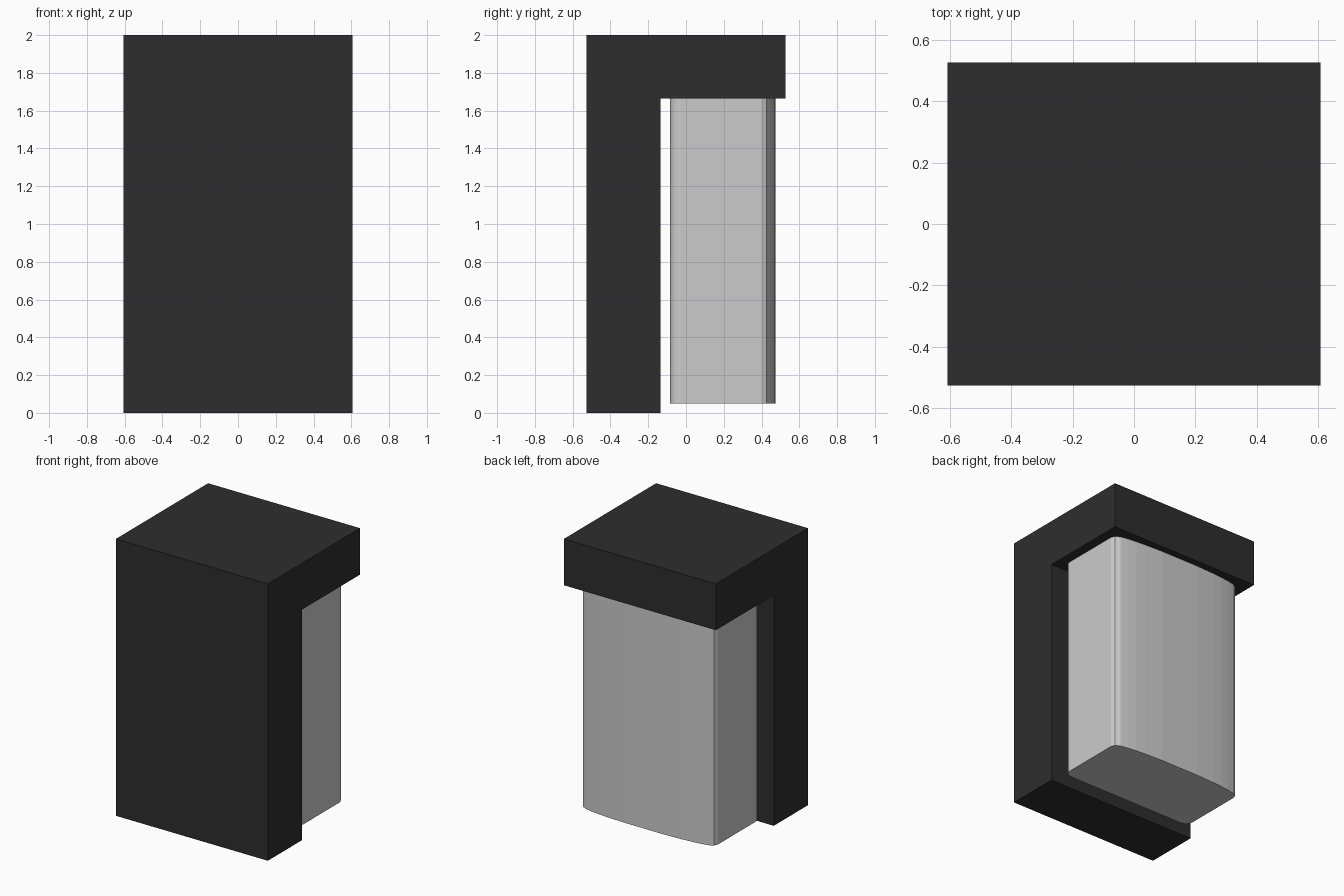
import bpy, bmesh, math

if "Cube" in bpy.data.objects:
    bpy.data.objects.remove(bpy.data.objects["Cube"])


def extrude_profile(name, points, direction):
    """Closed prism: the profile outline swept along a direction vector."""
    bm = bmesh.new()
    face = bm.faces.new([bm.verts.new(p) for p in points])
    swept = bmesh.ops.extrude_face_region(bm, geom=[face])
    verts = [v for v in swept["geom"] if isinstance(v, bmesh.types.BMVert)]
    bmesh.ops.translate(bm, verts=verts, vec=direction)
    bmesh.ops.recalc_face_normals(bm, faces=bm.faces)
    mesh = bpy.data.meshes.new(name)
    bm.to_mesh(mesh)
    bm.free()
    obj = bpy.data.objects.new(name, mesh)
    bpy.context.collection.objects.link(obj)
    return obj


# Dark housing: L-shaped side profile with an overhanging cap
W, D = 0.607, 0.526
side = [(-D, 0), (-0.135, 0), (-0.135, 1.665), (D, 1.665), (D, 2), (-D, 2)]
housing = extrude_profile("housing", [(-W, y, z) for y, z in side], (2 * W, 0, 0))
dark = bpy.data.materials.new("dark_casing")
dark.diffuse_color = (0.027, 0.027, 0.027, 1)
dark.use_nodes = True
dark.node_tree.nodes["Principled BSDF"].inputs["Base Color"].default_value = dark.diffuse_color
housing.data.materials.append(dark)

# Grey diffuser hanging below the cap: tight front corners, softly bowed back
r, cx, cy = 0.055, 0.48, -0.03
half = [(cx + r * math.sin(a), cy - r * math.cos(a))
        for a in (math.radians(18 * i) for i in range(6))]
half += [(0.535, 0.40), (0.523, 0.427), (0.49, 0.445), (0.435, 0.455),
         (0.37, 0.463), (0.295, 0.469), (0.15, 0.475)]
outline = half + [(-x, y) for x, y in reversed(half)]
diffuser = extrude_profile("diffuser", [(x, y, 0.05) for x, y in outline],
                           (0, 0, 1.615))
